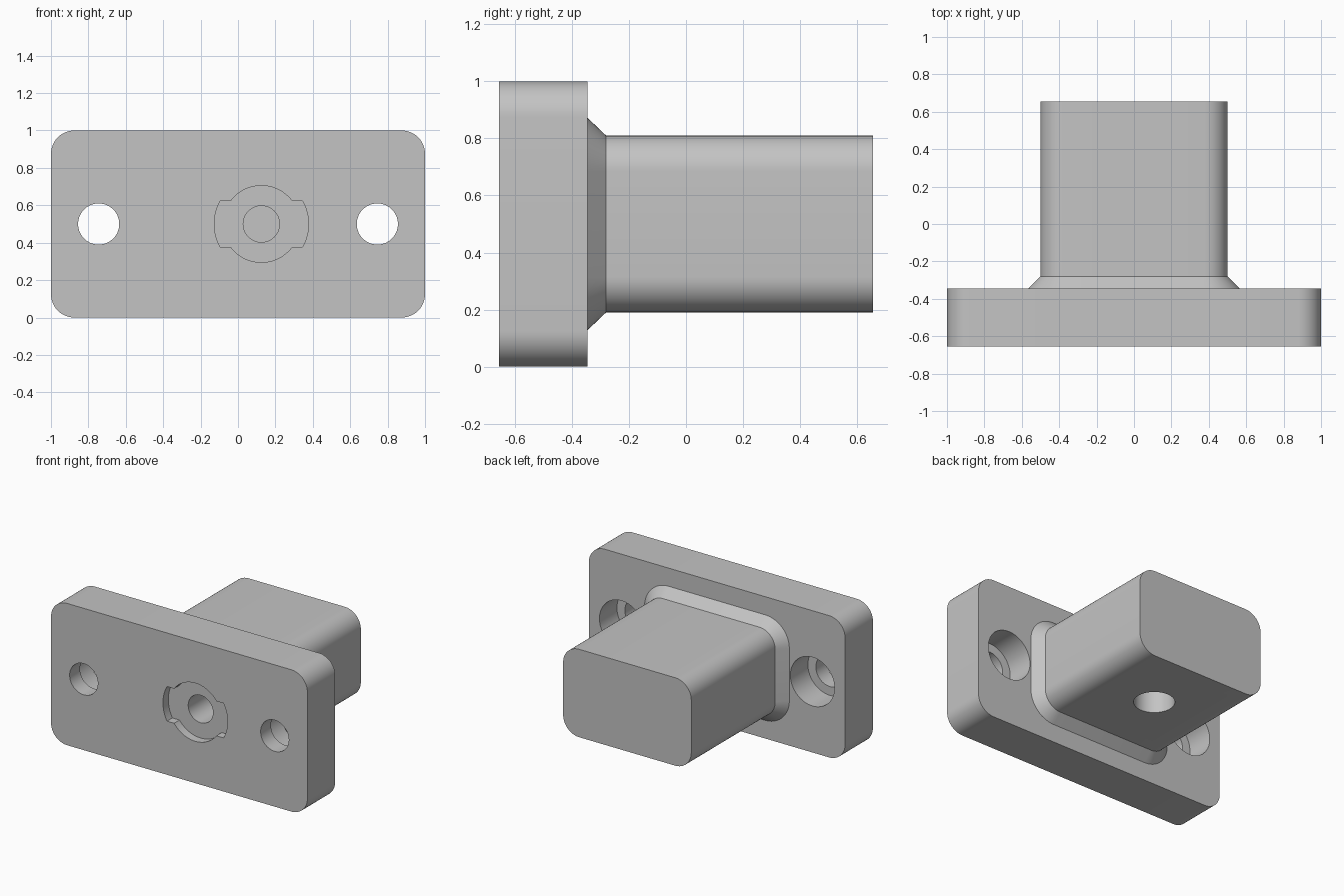
import bpy
import bmesh
from math import sin, cos, pi, asin

cube = bpy.data.objects.get("Cube")
if cube:
    bpy.data.objects.remove(cube, do_unlink=True)

grey = bpy.data.materials.new("plain grey")
grey.use_nodes = True
grey.diffuse_color = (0.55, 0.55, 0.55, 1)
grey.node_tree.nodes["Principled BSDF"].inputs["Base Color"].default_value = (0.55, 0.55, 0.55, 1)

MID = 0.5  # height of the centre line


def arc(radius, start, end, steps, cx=0, cz=0):
    return [(cx + radius * cos(start + (end - start) * i / steps),
             cz + radius * sin(start + (end - start) * i / steps))
            for i in range(steps + 1)]


def rounded_rect(half_w, half_h, radius):
    pts = []
    for q, (sx, sz) in enumerate([(1, 1), (-1, 1), (-1, -1), (1, -1)]):
        pts += arc(radius, q * pi / 2, (q + 1) * pi / 2, 12,
                   sx * (half_w - radius), MID + sz * (half_h - radius))
    return pts


def circle(radius, cx, cz=MID):
    return arc(radius, 0, 2 * pi, 64, cx, cz)[:-1]


def loft(name, sections):
    """Solid skinned through (y, outline) sections with matching point counts."""
    bm = bmesh.new()
    rings = [[bm.verts.new((x, y, z)) for x, z in pts] for y, pts in sections]
    n = len(rings[0])
    for a, b in zip(rings, rings[1:]):
        for i in range(n):
            j = (i + 1) % n
            bm.faces.new((a[i], a[j], b[j], b[i]))
    bm.faces.new(rings[0])
    bm.faces.new(rings[-1])
    bmesh.ops.recalc_face_normals(bm, faces=bm.faces)
    mesh = bpy.data.meshes.new(name)
    bm.to_mesh(mesh)
    bm.free()
    mesh.materials.append(grey)
    obj = bpy.data.objects.new(name, mesh)
    bpy.context.collection.objects.link(obj)
    return obj


def combine(target, tool, operation):
    tool.hide_render = True
    mod = target.modifiers.new(operation, "BOOLEAN")
    mod.operation = operation
    mod.solver = "EXACT"
    mod.object = tool
    bpy.context.view_layer.objects.active = target
    bpy.ops.object.modifier_apply(modifier=mod.name)
    bpy.data.objects.remove(tool, do_unlink=True)


# Flange plate
FRONT, BACK, END = -0.655, -0.345, 0.655
plate = rounded_rect(1, 0.5, 0.125)
body = loft("flanged_block", [(FRONT, plate), (BACK, plate)])

# Block with chamfered collar, rooted inside the plate
collar = rounded_rect(0.565, 0.372, 0.188)
stem = rounded_rect(0.5, 0.31, 0.125)
block = loft("block", [(BACK - 0.1, collar), (BACK, collar), (-0.28, stem), (END, stem)])
combine(body, block, "UNION")

# Counterbored mounting holes
for x in (-0.745, 0.745):
    for radius, y0, y1 in ((0.11, -0.8, -0.4), (0.172, -0.54, -0.2)):
        hole = circle(radius, x)
        combine(body, loft("hole_cutter", [(y0, hole), (y1, hole)]), "DIFFERENCE")

# Front socket: round recess with two side lugs, then a blind bore
SOCKET_X, ROUND, LUG, LUG_H = 0.125, 0.205, 0.252, 0.122
a, b = asin(LUG_H / LUG), asin(LUG_H / ROUND)
socket = []
for turn in (0, pi):
    socket += arc(LUG, turn - a, turn + a, 14, SOCKET_X, MID)
    socket += arc(ROUND, turn + b, turn + pi - b, 28, SOCKET_X, MID)
combine(body, loft("socket_cutter", [(-0.8, socket), (FRONT + 0.06, socket)]), "DIFFERENCE")
bore = circle(0.097, SOCKET_X)
combine(body, loft("bore_cutter", [(-0.8, bore), (-0.25, bore)]), "DIFFERENCE")

# Blind hole in the underside of the block
well = loft("well_cutter", [(-0.3, circle(0.131, 0, 0)), (0.3, circle(0.131, 0, 0))])
well.rotation_euler = (pi / 2, 0, 0)
well.location = (0, 0.2, 0.2)
bpy.context.view_layer.update()
combine(body, well, "DIFFERENCE")

# Smooth rounds, crisp edges
for o in bpy.context.selected_objects:
    o.select_set(False)
body.select_set(True)
bpy.context.view_layer.objects.active = body
bpy.ops.object.shade_smooth_by_angle(angle=pi / 6)
